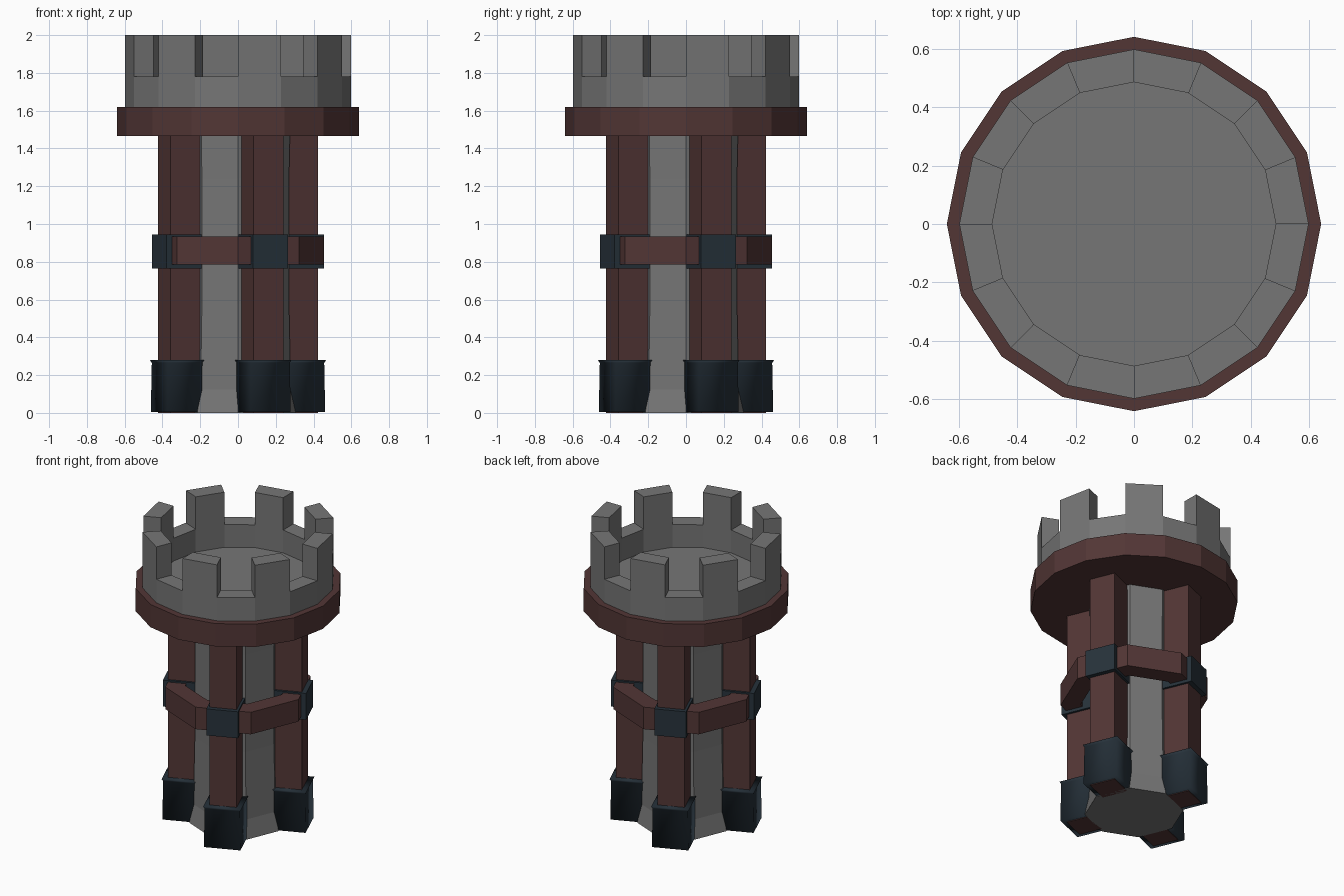
import bpy
import bmesh
import math
from mathutils import Matrix

if "Cube" in bpy.data.objects:
    bpy.data.objects.remove(bpy.data.objects["Cube"])


def material(name, rgb):
    m = bpy.data.materials.new(name)
    m.diffuse_color = (*rgb, 1)
    m.use_nodes = True
    m.node_tree.nodes["Principled BSDF"].inputs["Base Color"].default_value = m.diffuse_color
    return m


STONE = material("grey stone", (0.18, 0.18, 0.18))
WOOD = material("red brown wood", (0.085, 0.037, 0.036))
IRON = material("dark blue iron", (0.020, 0.032, 0.044))


def finish(bm, name, mat, smooth=False):
    bmesh.ops.remove_doubles(bm, verts=bm.verts, dist=1e-5)
    bmesh.ops.recalc_face_normals(bm, faces=bm.faces)
    me = bpy.data.meshes.new(name)
    bm.to_mesh(me)
    bm.free()
    me.materials.append(mat)
    for p in me.polygons:
        p.use_smooth = smooth
    ob = bpy.data.objects.new(name, me)
    bpy.context.collection.objects.link(ob)
    return ob


def lathe(name, profile, sides, mat, closed=False):
    """Spin (radius, z) points into a faceted solid; open profiles are capped."""
    bm = bmesh.new()
    rings = []
    for r, z in profile:
        rings.append([bm.verts.new((r * math.cos(2 * math.pi * i / sides),
                                    r * math.sin(2 * math.pi * i / sides), z))
                      for i in range(sides)])
    pairs = list(zip(rings, rings[1:]))
    if closed:
        pairs.append((rings[-1], rings[0]))
    else:
        bm.faces.new(rings[0])
        bm.faces.new(rings[-1])
    for a, b in pairs:
        for i in range(sides):
            j = (i + 1) % sides
            bm.faces.new((a[i], a[j], b[j], b[i]))
    return finish(bm, name, mat)


def column(name, levels, angle, mat, smooth=False):
    """Stack of rectangles (z, inner radius, outer radius, half width) facing outwards."""
    bm = bmesh.new()
    rings = [[bm.verts.new(c) for c in ((r0, -w, z), (r1, -w, z), (r1, w, z), (r0, w, z))]
             for z, r0, r1, w in levels]
    bm.faces.new(rings[0])
    bm.faces.new(rings[-1])
    for a, b in zip(rings, rings[1:]):
        for i in range(4):
            j = (i + 1) % 4
            bm.faces.new((a[i], a[j], b[j], b[i]))
    bmesh.ops.transform(bm, matrix=Matrix.Rotation(angle, 4, 'Z'), verts=bm.verts)
    return finish(bm, name, mat, smooth)


# Octagonal stone shaft, slightly flared towards the foot
lathe("shaft", [(0.305, 0), (0.28, 0.125), (0.274, 0.39), (0.27, 0.58),
                (0.27, 1.24), (0.275, 1.47)], 8, STONE)

# Wooden collar and octagonal brace ring
lathe("collar", [(0.64, 1.465), (0.64, 1.62)], 16, WOOD)
lathe("brace_ring", [(0.455, 0.785), (0.455, 0.935), (0.33, 0.935), (0.33, 0.785)],
      8, WOOD, closed=True)

# Four posts with iron boots and clamps
for k in range(4):
    a = math.radians(22.5 + 90 * k)
    column(f"post_{k + 1}", [(0, 0.252, 0.422, 0.085), (1.47, 0.252, 0.422, 0.085)], a, WOOD)
    column(f"boot_{k + 1}", [(0.004, 0.222, 0.452, 0.115), (0.265, 0.225, 0.448, 0.111),
                             (0.28, 0.218, 0.456, 0.119)], a, IRON, smooth=True)
    column(f"clamp_{k + 1}", [(0.765, 0.238, 0.452, 0.1), (0.945, 0.238, 0.452, 0.1)], a, IRON)

# Crown floor
lathe("crown_floor", [(0.55, 1.60), (0.55, 1.625)], 16, STONE)

# Crown wall: sixteen sections, every other one raised as a merlon
bm = bmesh.new()
R_OUT, R_IN, BASE, LOW, HIGH = 0.597, 0.485, 1.615, 1.78, 2.0


def pt(r, i, z):
    t = math.radians(22.5 * i)
    return bm.verts.new((r * math.cos(t), r * math.sin(t), z))


for i in range(16):
    top = HIGH if i % 2 == 0 else LOW
    for r in (R_OUT, R_IN):
        bm.faces.new([pt(r, i, BASE), pt(r, i + 1, BASE), pt(r, i + 1, LOW), pt(r, i, LOW)])
        if top == HIGH:
            bm.faces.new([pt(r, i, LOW), pt(r, i + 1, LOW), pt(r, i + 1, HIGH), pt(r, i, HIGH)])
    for z in (BASE, top):
        bm.faces.new([pt(R_OUT, i, z), pt(R_OUT, i + 1, z), pt(R_IN, i + 1, z), pt(R_IN, i, z)])
    if top == HIGH:
        for j in (i, i + 1):
            bm.faces.new([pt(R_OUT, j, LOW), pt(R_IN, j, LOW), pt(R_IN, j, HIGH), pt(R_OUT, j, HIGH)])
finish(bm, "crown_wall", STONE)
